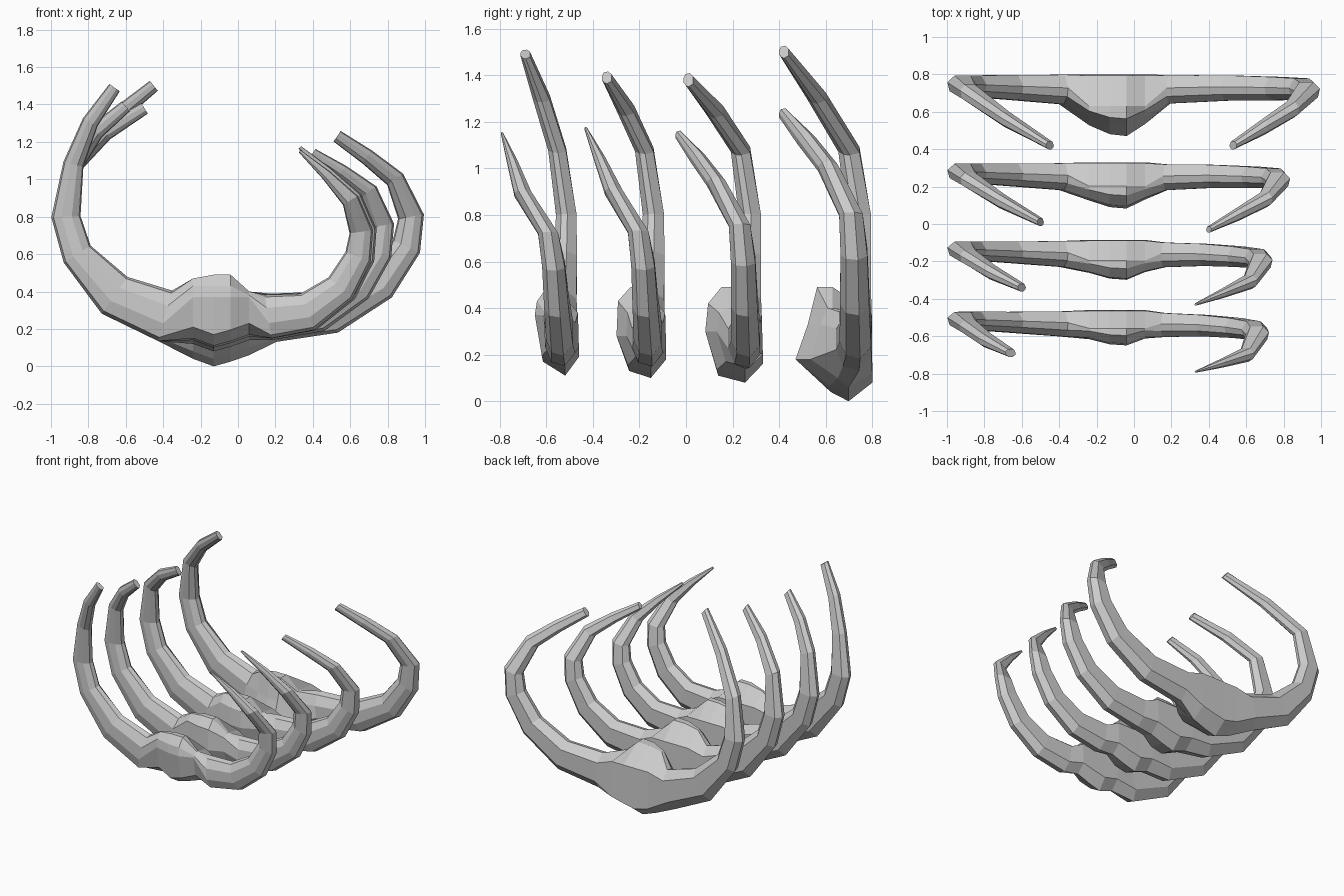
import bpy, bmesh
from mathutils import Vector

if "Cube" in bpy.data.objects:
    bpy.data.objects.remove(bpy.data.objects["Cube"])

# Arm stations: x, z, in-plane half thickness, centre distance from back plane, half depth
LEFT = [(-0.88, 1.08, .055, .10, .045), (-0.92, 0.80, .078, .058, .052),
        (-0.86, 0.60, .085, .062, .057), (-0.66, 0.38, .12, .07, .065),
        (-0.39, 0.27, .14, .08, .078)]
RIGHT = [(0.19, 0.26, .13, .08, .075), (0.50, 0.29, .115, .075, .067),
         (0.76, 0.44, .095, .08, .062), (0.90, 0.64, .08, .085, .057),
         (0.925, 0.80, .07, .10, .05), (0.84, 1.00, .052, .20, .042)]
# Eight-sided cross-section: depth and in-plane factors
HEX = [(1, -.5), (.3, -1), (-.6, -.85), (-1, -.3), (-1, .4), (-.5, .9), (.1, 1), (1, .6)]

# Vertebra sections: x, floor lift, forward scale, top height
BODY = [(-.24, .04, .80, .48), (-.13, 0, .94, .50), (-.04, .025, .97, .50), (.06, .06, .78, .41)]


def arm_rings(pts):
    """Rings across a path, aligned to the path in front view."""
    rings = []
    for i, (x, y, z, t, d) in enumerate(pts):
        a, b = pts[max(i - 1, 0)], pts[min(i + 1, len(pts) - 1)]
        tan = Vector((b[0] - a[0], b[2] - a[2])).normalized()
        nx, nz = -tan.y, tan.x
        rings.append([Vector((x + nx * t * v, y + d * u, z + nz * t * v)) for u, v in HEX])
    return rings


def make_rib(name, back, depth, floor, width, ltip, rtip, rsize, lean, low, front, brow):
    k = (width - .1) / .9
    kz = .5 + .5 * k
    s = .85 + .15 * (depth - .19) / .14
    left = [(x, back - o * (.5 + .5 * s), z, t, d * s) for x, z, t, o, d in LEFT]
    right = [(.1 + (x - .1) * k, back - o - lean * i / 5, .3 + (z - .3) * kz,
              t * (.4 + .6 * kz), d * s) for i, (x, z, t, o, d) in enumerate(RIGHT)]

    # Halfway station and tip on each arm
    def ends(p, tip, size, bulge):
        m = [(p[i] + tip[i]) / 2 for i in range(3)]
        return [(m[0] + bulge, m[1], m[2] + abs(bulge), (p[3] + size) / 2, (p[4] + size) / 2),
                (*tip, size, size * .6)]
    left = ends(left[0], ltip, .034, -.02)[::-1] + left
    right = right + ends(right[-1], rtip, rsize, .005)

    full = arm_rings(left + [(-.08, back - .1, .22, .1, .1)] + right)
    n = len(left)
    # Vertebra rings: flat back, keeled underside, bulging front and a spur on top
    body = []
    for x, lift, f, top in BODY:
        sec = [(0, floor + .08 + lift * .7), (.30, floor + lift), (low[0] * f, low[1] + lift),
               (f, front), (brow[0] * f, min(brow[1], top - .03)), (.72 * f, top - .01),
               (.50, top - .01), (.02, .38)]
        body.append([Vector((x, back - depth * u, h)) for u, h in sec])
    rings = full[:n] + body + full[n + 1:]

    bm = bmesh.new()
    vs = [[bm.verts.new(p) for p in r] for r in rings]
    m = len(HEX)
    for a, b in zip(vs, vs[1:]):
        for i in range(m):
            j = (i + 1) % m
            bm.faces.new((a[i], a[j], b[j], b[i]))
    bm.faces.new(vs[0])
    bm.faces.new(vs[-1])
    bmesh.ops.recalc_face_normals(bm, faces=bm.faces)
    me = bpy.data.meshes.new(name)
    bm.to_mesh(me)
    bm.free()
    bpy.context.collection.objects.link(bpy.data.objects.new(name, me))


# Four rib pairs from front to back
make_rib("rib_pair_front", -.46, .195, .11, .71, (-.66, -.69, 1.49), (.33, -.79, 1.15), .008,
         .04, (.84, .17), .37, (.95, .43))
make_rib("rib_pair_second", -.085, .22, .10, .73, (-.60, -.34, 1.39), (.33, -.43, 1.17), .010,
         .025, (.77, .13), .28, (.97, .43))
make_rib("rib_pair_third", .33, .255, .08, .83, (-.50, .01, 1.38), (.40, -.03, 1.14), .026,
         0, (.80, .11), .30, (.95, .42))
make_rib("rib_pair_back", .80, .34, 0, 1.0, (-.45, .42, 1.50), (.53, .42, 1.23), .034,
         -.01, (.56, .04), .18, (.84, .33))
